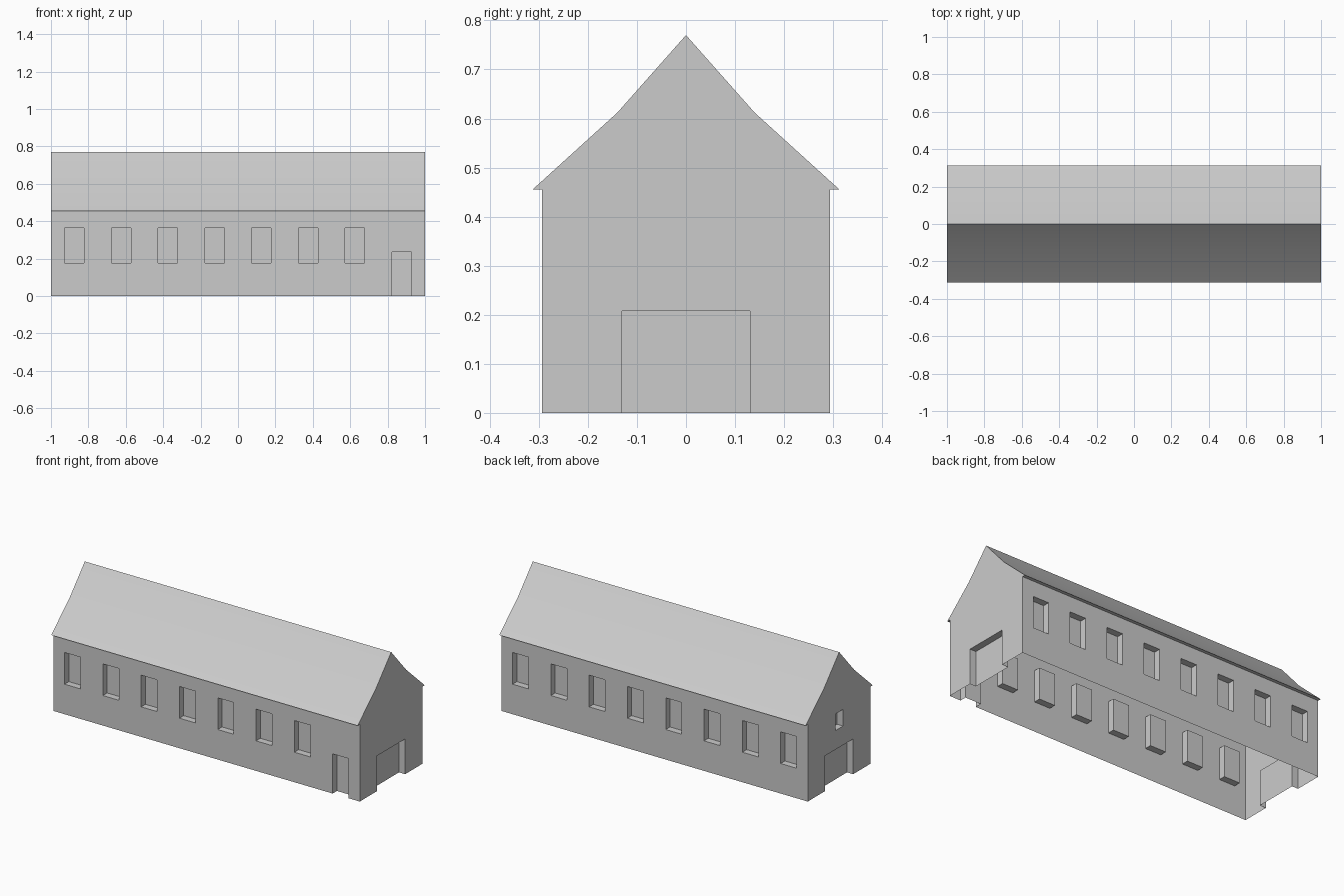
import bpy, bmesh, math
from mathutils import Matrix, Vector

if "Cube" in bpy.data.objects:
    bpy.data.objects.remove(bpy.data.objects["Cube"])

DEPTH = 0.04          # recess depth of windows and doors
HALF_L, WALL = 1.0, 0.293


def new_object(name, bm):
    bmesh.ops.recalc_face_normals(bm, faces=bm.faces)
    mesh = bpy.data.meshes.new(name)
    bm.to_mesh(mesh)
    bm.free()
    obj = bpy.data.objects.new(name, mesh)
    bpy.context.collection.objects.link(obj)
    return obj


def add_box(bm, lo, hi):
    lo, hi = Vector(lo), Vector(hi)
    matrix = Matrix.Translation((lo + hi) / 2) @ Matrix.Diagonal((*(hi - lo), 1))
    bmesh.ops.create_cube(bm, size=1, matrix=matrix)


def cut_side(bm, side, x0, x1, z0, z1):
    """Recess in a long wall: side -1 is front, +1 is back."""
    ys = sorted((side * (WALL - DEPTH), side * (WALL + 0.015)))
    add_box(bm, (x0, ys[0], z0), (x1, ys[1], z1))


def cut_end(bm, side, half_w, z0, z1):
    """Recess in a gable: side -1 is left, +1 is right."""
    xs = sorted((side * (HALF_L - DEPTH), side * (HALF_L + 0.05)))
    add_box(bm, (xs[0], -half_w, z0), (xs[1], half_w, z1))


# Walls and kinked roof: gable profile extruded along x
half = [(WALL, 0), (WALL, 0.455), (0.313, 0.455), (0.14, 0.612)]
profile = half + [(0, 0.77)] + [(-y, z) for y, z in reversed(half)]
bm = bmesh.new()
gable = bm.faces.new([bm.verts.new((-HALF_L, y, z)) for y, z in profile])
ext = bmesh.ops.extrude_face_region(bm, geom=[gable], use_keep_orig=True)
bmesh.ops.translate(bm, vec=(2 * HALF_L, 0, 0),
                    verts=[e for e in ext["geom"] if isinstance(e, bmesh.types.BMVert)])
barn = new_object("barn_shell", bm)

# Window and door recesses
bm = bmesh.new()
for i in range(8):
    x = -0.875 + 0.25 * i
    cut_side(bm, 1, x - 0.052, x + 0.052, 0.177, 0.364)
    if i < 7:
        cut_side(bm, -1, x - 0.052, x + 0.052, 0.177, 0.364)
cut_side(bm, -1, 0.823, 0.927, -0.1, 0.234)      # small front door
for side in (-1, 1):
    cut_end(bm, side, 0.13, -0.1, 0.208)         # wide gable doors
cut_end(bm, -1, 0.036, 0.32, 0.418)              # left gable window
cutter = new_object("opening_cutter", bm)
cutter.hide_render = True

mod = barn.modifiers.new("openings", 'BOOLEAN')
mod.operation = 'DIFFERENCE'
mod.solver = 'EXACT'
mod.object = cutter
bpy.context.view_layer.objects.active = barn
barn.select_set(True)
bpy.ops.object.modifier_apply(modifier=mod.name)
bpy.data.objects.remove(cutter, do_unlink=True)

# Open underside: the building is a hollow shell
bm = bmesh.new()
bm.from_mesh(barn.data)
floor = [f for f in bm.faces if all(abs(v.co.z) < 1e-4 for v in f.verts)]
bmesh.ops.delete(bm, geom=floor, context='FACES')
bm.to_mesh(barn.data)
bm.free()
bpy.ops.object.shade_smooth_by_angle(angle=math.radians(20))
